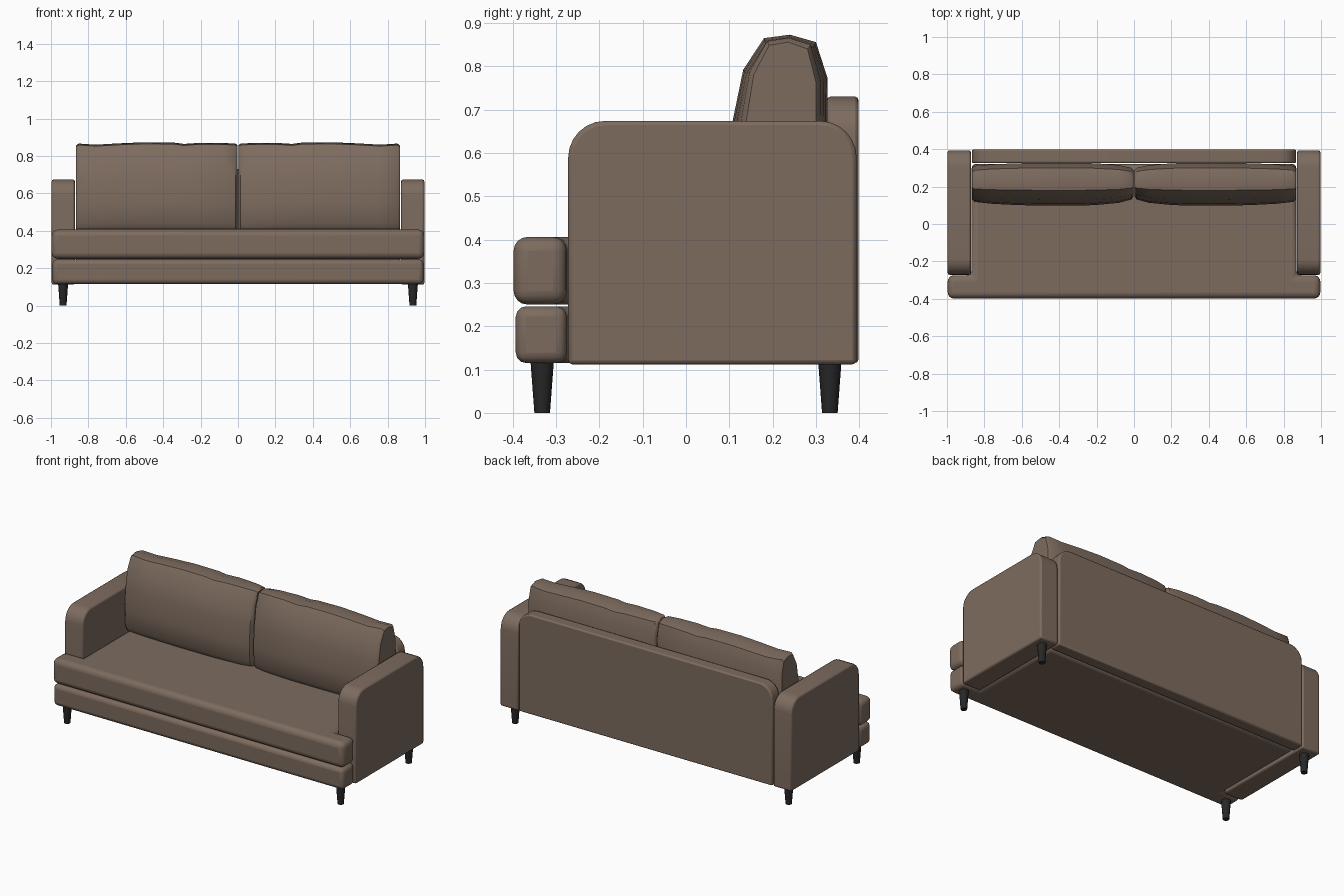
import bpy, bmesh, math
from mathutils import Vector

cube = bpy.data.objects.get("Cube")
if cube:
    bpy.data.objects.remove(cube, do_unlink=True)


def material(name, rgb):
    m = bpy.data.materials.new(name)
    m.use_nodes = True
    m.diffuse_color = (*rgb, 1)
    m.node_tree.nodes["Principled BSDF"].inputs["Base Color"].default_value = (*rgb, 1)
    return m


fabric = material("brown fabric", (0.205, 0.148, 0.113))
black = material("black wood", (0.02, 0.02, 0.02))


def finish(name, bm, mat, bevel=0, segments=3):
    bmesh.ops.recalc_face_normals(bm, faces=bm.faces)
    mesh = bpy.data.meshes.new(name)
    bm.to_mesh(mesh)
    bm.free()
    mesh.materials.append(mat)
    ob = bpy.data.objects.new(name, mesh)
    bpy.context.collection.objects.link(ob)
    if bevel:
        mod = ob.modifiers.new("soft edges", "BEVEL")
        mod.width, mod.segments = bevel, segments
        mod.limit_method, mod.angle_limit = "ANGLE", math.radians(40)
    bpy.ops.object.select_all(action="DESELECT")
    bpy.context.view_layer.objects.active = ob
    ob.select_set(True)
    bpy.ops.object.shade_smooth_by_angle(angle=math.radians(40))
    return ob


def prism(name, outline, depth, bevel, segments=3):
    """Extrude a closed outline of 3D points along the depth vector."""
    bm = bmesh.new()
    face = bm.faces.new([bm.verts.new(p) for p in outline])
    new = bmesh.ops.extrude_face_region(bm, geom=[face])["geom"]
    bmesh.ops.translate(bm, vec=Vector(depth),
                        verts=[v for v in new if isinstance(v, bmesh.types.BMVert)])
    return finish(name, bm, fabric, bevel, segments)


def arch(a0, a1, z0, z1, r, steps=6):
    """Rectangle with rounded top corners, as (across, height) pairs."""
    pts = [(a0, z0), (a1, z0)]
    for cx, start in ((a1 - r, 0), (a0 + r, 90)):
        for i in range(steps + 1):
            t = math.radians(start + 90 * i / steps)
            pts.append((cx + r * math.cos(t), z1 - r + r * math.sin(t)))
    return pts


def t_outline(front, neck, back, half, inner, z):
    right = [(half, front), (half, neck), (inner, neck), (inner, back)]
    return [(x, y, z) for x, y in right] + [(-x, y, z) for x, y in reversed(right)]


# Base and seat, both T-shaped so the front wraps before the arms
prism("base", t_outline(-0.393, -0.275, 0.322, 0.992, 0.868, 0.115), (0, 0, 0.131), 0.024)
prism("seat_cushion", t_outline(-0.398, -0.275, 0.32, 0.996, 0.868, 0.25), (0, 0, 0.156), 0.032, 4)

# Back panel
prism("back_panel", [(x, 0.325, z) for x, z in arch(-0.867, 0.867, 0.115, 0.73, 0.085)],
      (0, 0.073, 0), 0.008, 2)

# Back cushion: side profile lofted across the width, thinner at the ends
profile = [(0.125, 0.41), (0.105, 0.44), (0.098, 0.55), (0.107, 0.67), (0.132, 0.79),
           (0.18, 0.862), (0.24, 0.87), (0.30, 0.853), (0.327, 0.77), (0.325, 0.6),
           (0.31, 0.45), (0.285, 0.41)]
# x, thickness scale, lift of the top edge
stations = [(0.003, 0.6, -0.012), (0.014, 0.74, -0.004), (0.08, 0.88, -0.001),
            (0.2, 0.97, 0), (0.29, 1, -0.006), (0.34, 1, 0.001), (0.5, 1, 0.003),
            (0.64, 0.97, -0.003), (0.76, 0.92, -0.01), (0.852, 0.84, -0.004),
            (0.866, 0.74, -0.014)]


def back_cushion(name, side):
    bm = bmesh.new()
    rings = []
    for x, thick, lift in stations:
        rings.append([bm.verts.new((side * x, 0.225 + (y - 0.225) * thick,
                                    z + lift * max(0, (z - 0.6) / 0.27)))
                      for y, z in profile])
    n = len(profile)
    for a, b in zip(rings, rings[1:]):
        for i in range(n):
            bm.faces.new((a[i], a[(i + 1) % n], b[(i + 1) % n], b[i]))
    bm.faces.new(rings[0])
    bm.faces.new(rings[-1])
    return finish(name, bm, fabric)


def leg(name, x, y):
    bm = bmesh.new()
    bmesh.ops.create_cone(bm, cap_ends=True, segments=16, radius1=0.018,
                          radius2=0.027, depth=0.12)
    bmesh.ops.translate(bm, vec=(x, y, 0.06), verts=bm.verts)
    finish(name, bm, black)


# Parts repeated on each side
for word, side in (("left", 1), ("right", -1)):
    prism(word + "_arm", [(side * 0.872, y, z) for y, z in arch(-0.272, 0.394, 0.112, 0.674, 0.085)],
          (side * 0.124, 0, 0), 0.01, 2)
    back_cushion(word + "_back_cushion", side)
    leg(word + "_front_leg", side * 0.935, -0.332)
    leg(word + "_back_leg", side * 0.935, 0.332)
